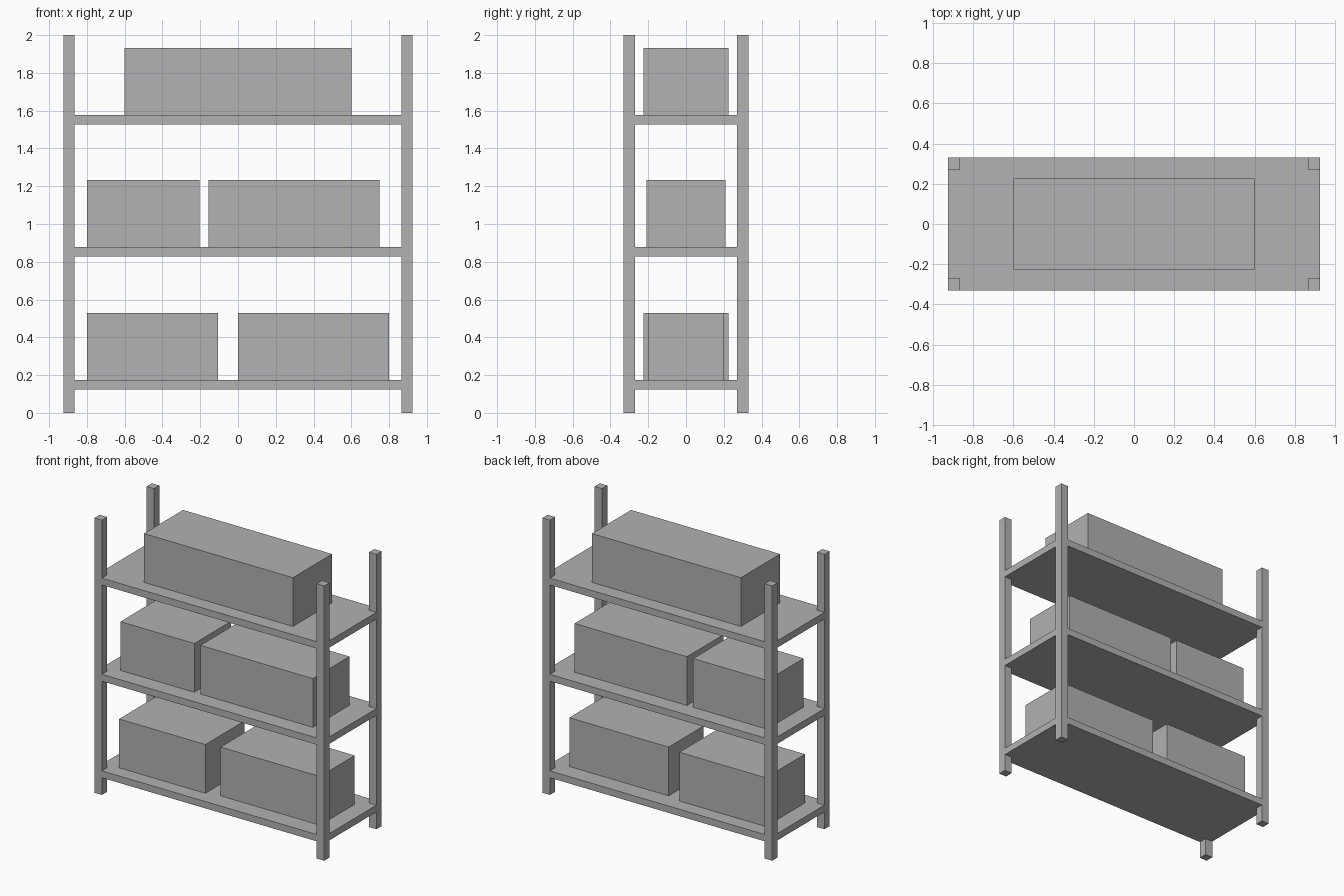
import bpy

cube = bpy.data.objects.get("Cube")
if cube:
    bpy.data.objects.remove(cube, do_unlink=True)

GREY = (0.445, 0.445, 0.445, 1.0)
grey = bpy.data.materials.new("plain_grey")
grey.use_nodes = True
grey.diffuse_color = GREY
grey.node_tree.nodes["Principled BSDF"].inputs["Base Color"].default_value = GREY


def block(name, x, y, z):
    """Box spanning the given (low, high) range on each axis."""
    spans = (x, y, z)
    bpy.ops.mesh.primitive_cube_add(size=1, location=[(a + b) / 2 for a, b in spans])
    obj = bpy.context.object
    obj.name = name
    obj.scale = [b - a for a, b in spans]
    bpy.ops.object.transform_apply(location=False, rotation=False, scale=True)
    obj.data.materials.append(grey)
    return obj


HALF_W, HALF_D, POST = 0.925, 0.33, 0.06
SHELF, BOX_H = 0.05, 0.355

# Corner posts
for side, sx in (("right", -1), ("left", 1)):
    for end, sy in (("front", -1), ("back", 1)):
        block(f"{end}_{side}_post",
              sorted((sx * HALF_W, sx * (HALF_W - POST))),
              sorted((sy * HALF_D, sy * (HALF_D - POST))),
              (0, 2))

# Shelves, each with its boxes given as (x low, x high, half depth)
levels = {
    "lower": (0.125, [(-0.8, -0.105, 0.225), (0, 0.8, 0.2)]),
    "middle": (0.828, [(-0.8, -0.205, 0.21), (-0.155, 0.75, 0.21)]),
    "upper": (1.528, [(-0.6, 0.6, 0.225)]),
}
for level, (z, boxes) in levels.items():
    top = z + SHELF
    block(f"{level}_shelf", (-HALF_W, HALF_W), (-HALF_D, HALF_D), (z, top))
    for i, (x0, x1, depth) in enumerate(boxes, 1):
        block(f"{level}_box_{i}", (x0, x1), (-depth, depth), (top, top + BOX_H))
